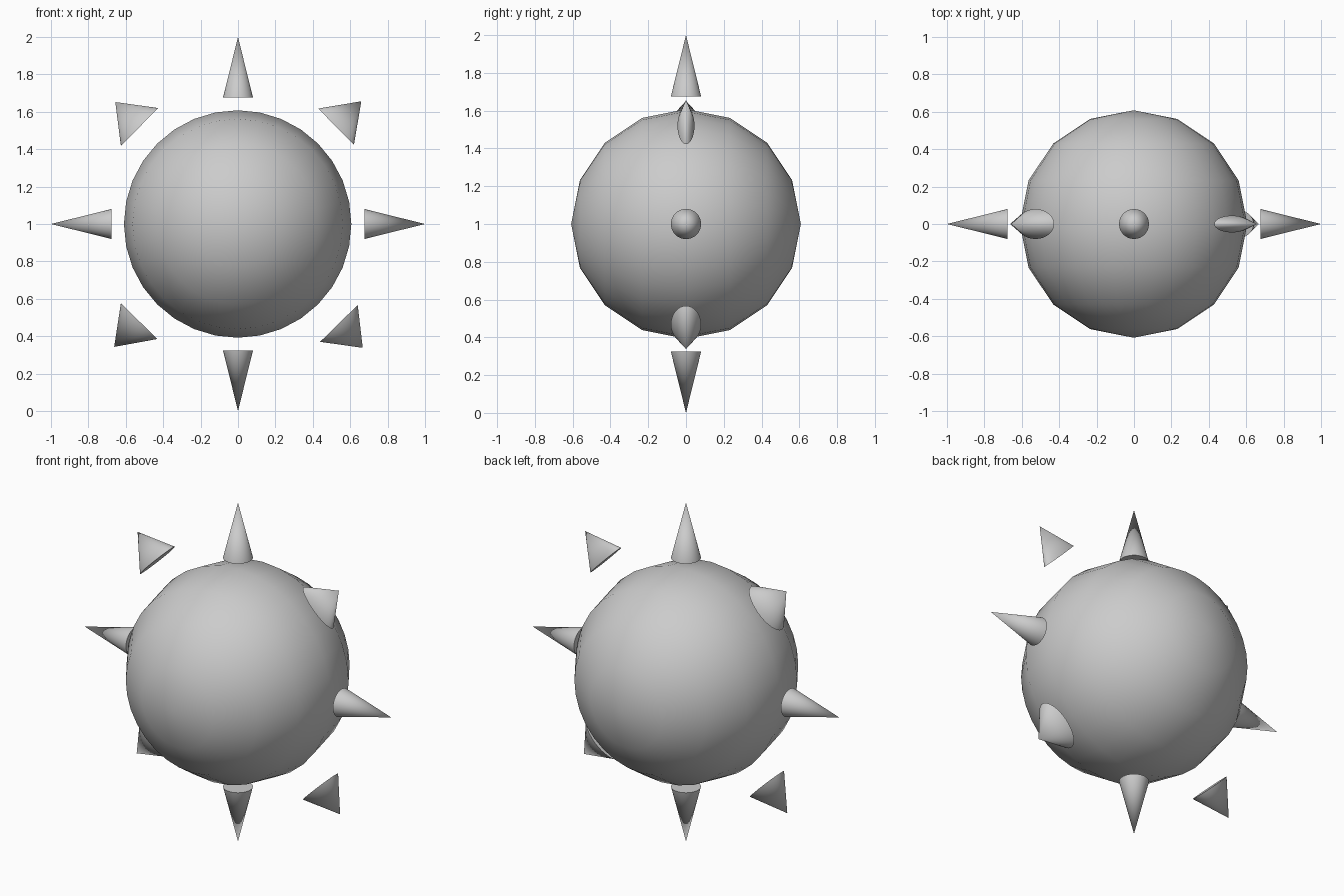
import bpy, bmesh, math
from mathutils import Vector, Matrix

if "Cube" in bpy.data.objects:
    bpy.data.objects.remove(bpy.data.objects["Cube"])


def finish(bm, name, angle):
    bmesh.ops.recalc_face_normals(bm, faces=bm.faces)
    me = bpy.data.meshes.new(name)
    bm.to_mesh(me)
    bm.free()
    ob = bpy.data.objects.new(name, me)
    bpy.context.collection.objects.link(ob)
    bpy.ops.object.select_all(action='DESELECT')
    ob.select_set(True)
    bpy.context.view_layer.objects.active = ob
    bpy.ops.object.shade_smooth_by_angle(angle=math.radians(angle))
    return ob


def spike(name, a, b, tip, depth, n=32):
    """Capped cone: base spans a to b in the xz plane, +-depth in y."""
    a, b, tip = (Vector((p[0], 0, p[1])) for p in (a, b, tip))
    mid, u, v = (a + b) / 2, (b - a) / 2, Vector((0, depth, 0))
    bm = bmesh.new()
    ring = [bm.verts.new(mid + u * math.cos(t) + v * math.sin(t))
            for t in (2 * math.pi * i / n for i in range(n))]
    top = bm.verts.new(tip)
    bm.faces.new(ring)
    for i in range(n):
        bm.faces.new((ring[i], ring[(i + 1) % n], top))
    return finish(bm, name, 50)


# round body, poles facing front and back
bm = bmesh.new()
bmesh.ops.create_uvsphere(
    bm, u_segments=32, v_segments=8, radius=0.608,
    matrix=Matrix.Translation((-0.002, 0, 1)) @ Matrix.Rotation(math.pi / 2, 4, 'X'))
finish(bm, "body_sphere", 40)

# four long straight spikes
for name, dx, dz in (("top", 0, 1), ("bottom", 0, -1), ("left", -1, 0), ("right", 1, 0)):
    c, r = 0.676, 0.08
    spike(name + "_spike",
          (dx * c - dz * r, 1 + dz * c + dx * r),
          (dx * c + dz * r, 1 + dz * c - dx * r),
          (dx, 1 + dz), r)

# four short squashed diagonal spikes
spike("upper_left_spike", (-0.427, 1.62), (-0.626, 1.417), (-0.656, 1.652), 0.08)
spike("upper_right_spike", (0.429, 1.617), (0.62, 1.423), (0.659, 1.656), 0.045)
spike("lower_left_spike", (-0.626, 0.577), (-0.432, 0.385), (-0.662, 0.343), 0.08)
spike("lower_right_spike", (0.64, 0.567), (0.439, 0.37), (0.667, 0.338), 0.08)
